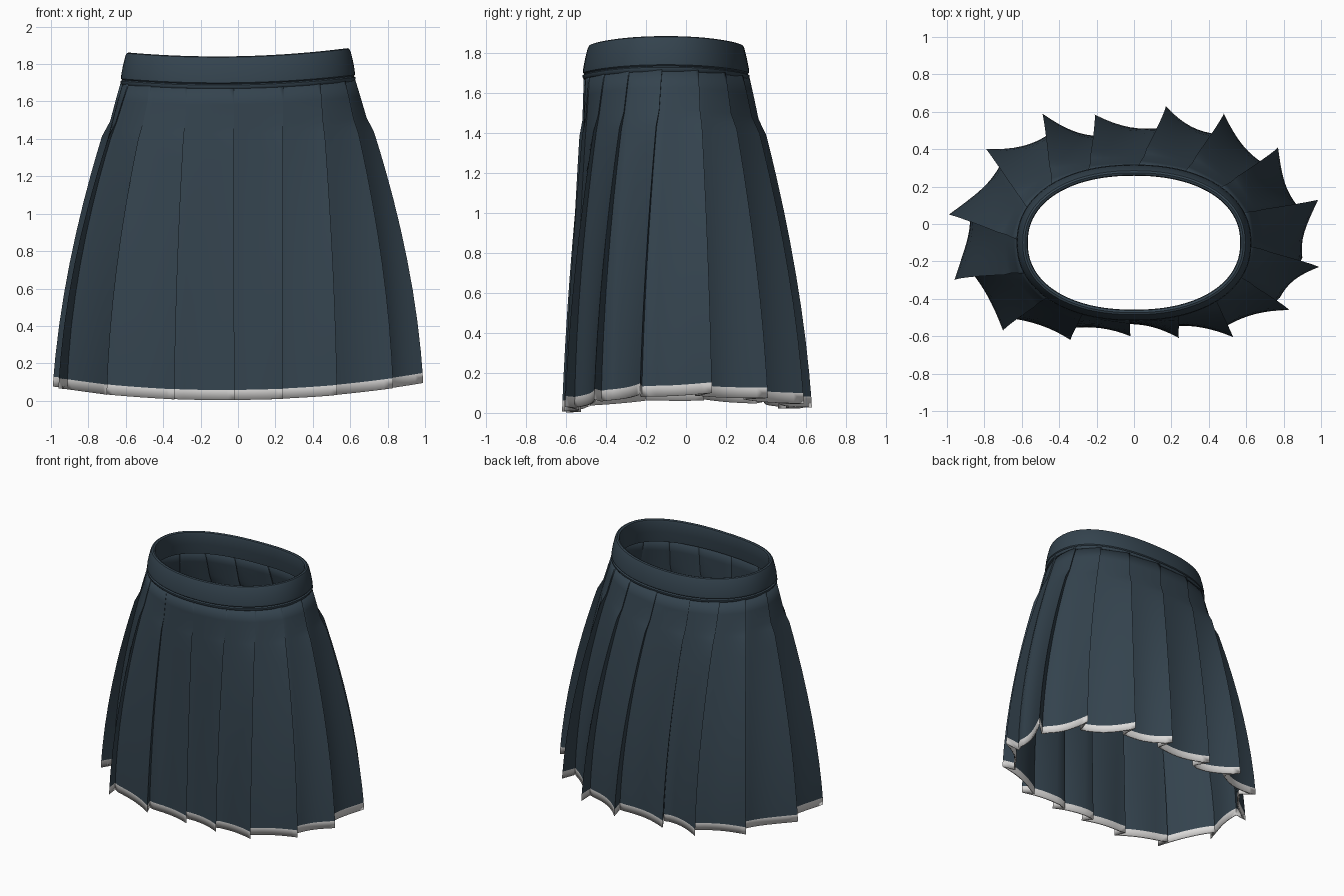
import bpy, math
from mathutils import Vector

if "Cube" in bpy.data.objects:
    bpy.data.objects.remove(bpy.data.objects["Cube"])

def material(name, rgb):
    m = bpy.data.materials.new(name)
    m.diffuse_color = (*rgb, 1)
    m.use_nodes = True
    m.node_tree.nodes["Principled BSDF"].inputs["Base Color"].default_value = m.diffuse_color
    return m

navy = material("navy cloth", (0.034, 0.056, 0.076))
white = material("white trim", (0.72, 0.71, 0.70))

def waist(theta, off=0.0):
    """Rounded oval of the waist, grown or shrunk by off."""
    def p(v):
        return math.copysign(abs(v) ** (2 / 2.2), v)
    return Vector(((0.615 + off) * p(math.cos(theta)),
                   -0.10 + (0.405 + off) * p(math.sin(theta)), 0))

def seam_z(x):
    k = x / 0.62
    return 1.685 + 0.030 * k * k + 0.010 * k

def top_z(x):
    k = x / 0.6
    return 1.842 + 0.033 * k * k + 0.012 * k

def make_object(name, verts, faces, mats, face_mats=None):
    me = bpy.data.meshes.new(name)
    me.from_pydata([tuple(v) for v in verts], [], faces)
    for m in mats:
        me.materials.append(m)
    if face_mats:
        for poly, i in zip(me.polygons, face_mats):
            poly.material_index = i
    ob = bpy.data.objects.new(name, me)
    bpy.context.collection.objects.link(ob)
    return ob

def smooth(ob, deg):
    bpy.ops.object.select_all(action='DESELECT')
    ob.select_set(True)
    bpy.context.view_layer.objects.active = ob
    bpy.ops.object.shade_smooth_by_angle(angle=math.radians(deg))

# Pleated skirt: fold tips at the hem, counter-clockwise from the front centre
tips = [(-0.02, -0.60), (0.24, -0.61), (0.53, -0.605), (0.83, -0.46),
        (0.99, -0.23), (0.985, 0.13), (0.77, 0.41), (0.48, 0.59),
        (0.17, 0.63), (-0.21, 0.585), (-0.49, 0.59), (-0.79, 0.40),
        (-0.99, 0.05), (-0.96, -0.30), (-0.70, -0.57), (-0.34, -0.62)]
N = len(tips)
T = [Vector((x, y, 0)) for x, y in tips]
normals = [Vector((t.x, t.y * 2.4, 0)).normalized() for t in T]
depth = [0.115 - 0.05 * max(0, -n.y) ** 2 for n in normals]
base = [t - n * d for t, n, d in zip(T, normals, depth)]
START, STEP = math.radians(-91.5), math.tau / N
SUB = 8

def opening(u):
    """How far the pleats have opened at a drop u below the waist seam."""
    if u < 0.13:
        return 0.10
    if u < 0.18:
        return 0.10 + (u - 0.13) * 4
    return 0.30 + 0.70 * (u - 0.18) / 0.82

def section(u):
    flare, g = 1 - (1 - u) ** 1.8, opening(u)
    pts = []
    for i in range(N):
        j = i - 1
        for k in range(SUB + 1):
            t = k / SUB
            n = normals[j].lerp(normals[i], t).normalized()
            w = waist(START + (i - 1 + t) * STEP)
            p = w.lerp(base[j].lerp(base[i], t), flare)
            pts.append(p + n * depth[i] * g * t ** 2.3)
        # fold tucked behind the tip
        n = normals[i]
        tangent = Vector((-n.y, n.x, 0))
        pts.append(p + n * depth[i] * g * 0.05 - tangent * 0.045 * g)
    for p in pts:
        hem = 0.003 + 0.075 * p.x ** 2 + 0.012 * p.x + 0.02 * (p.y + 0.62) / 1.2
        p.z = seam_z(p.x) * (1 - u) + hem * u
    return pts

levels = [0, 0.06, 0.13, 0.155, 0.18, 0.24, 0.31, 0.4, 0.5, 0.6, 0.7, 0.8, 0.9, 0.968, 1]
verts, faces, fm = [], [], []
for u in levels:
    verts += section(u)
M = N * (SUB + 2)
for r in range(len(levels) - 1):
    for c in range(M):
        d = (c + 1) % M
        faces.append((r * M + c, (r + 1) * M + c, (r + 1) * M + d, r * M + d))
        fm.append(1 if r == len(levels) - 2 else 0)   # white hem row
skirt = make_object("pleated_skirt", verts, faces, [navy, white], fm)
mod = skirt.modifiers.new("cloth thickness", 'SOLIDIFY')
mod.thickness = 0.010
mod.offset = -1
smooth(skirt, 35)

# Waistband: closed profile of (offset, height fraction) swept round the waist
profile = [(-0.030, -0.10), (0.006, -0.10), (0.013, -0.04), (0.013, 0.02),
           (0.004, 0.06), (0.010, 0.10), (0.009, 0.25), (0.000, 0.55),
           (-0.013, 0.88), (-0.020, 0.97), (-0.031, 1.0), (-0.043, 0.97),
           (-0.047, 0.88), (-0.042, 0.4)]
SEG, P = 96, len(profile)
verts, faces = [], []
for s in range(SEG):
    for off, v in profile:
        p = waist(s * math.tau / SEG, off)
        p.z = seam_z(p.x) * (1 - v) + top_z(p.x) * v
        verts.append(p)
for s in range(SEG):
    e = (s + 1) % SEG
    for k in range(P):
        q = (k + 1) % P
        faces.append((s * P + k, e * P + k, e * P + q, s * P + q))
band = make_object("waistband", verts, faces, [navy])
smooth(band, 40)
